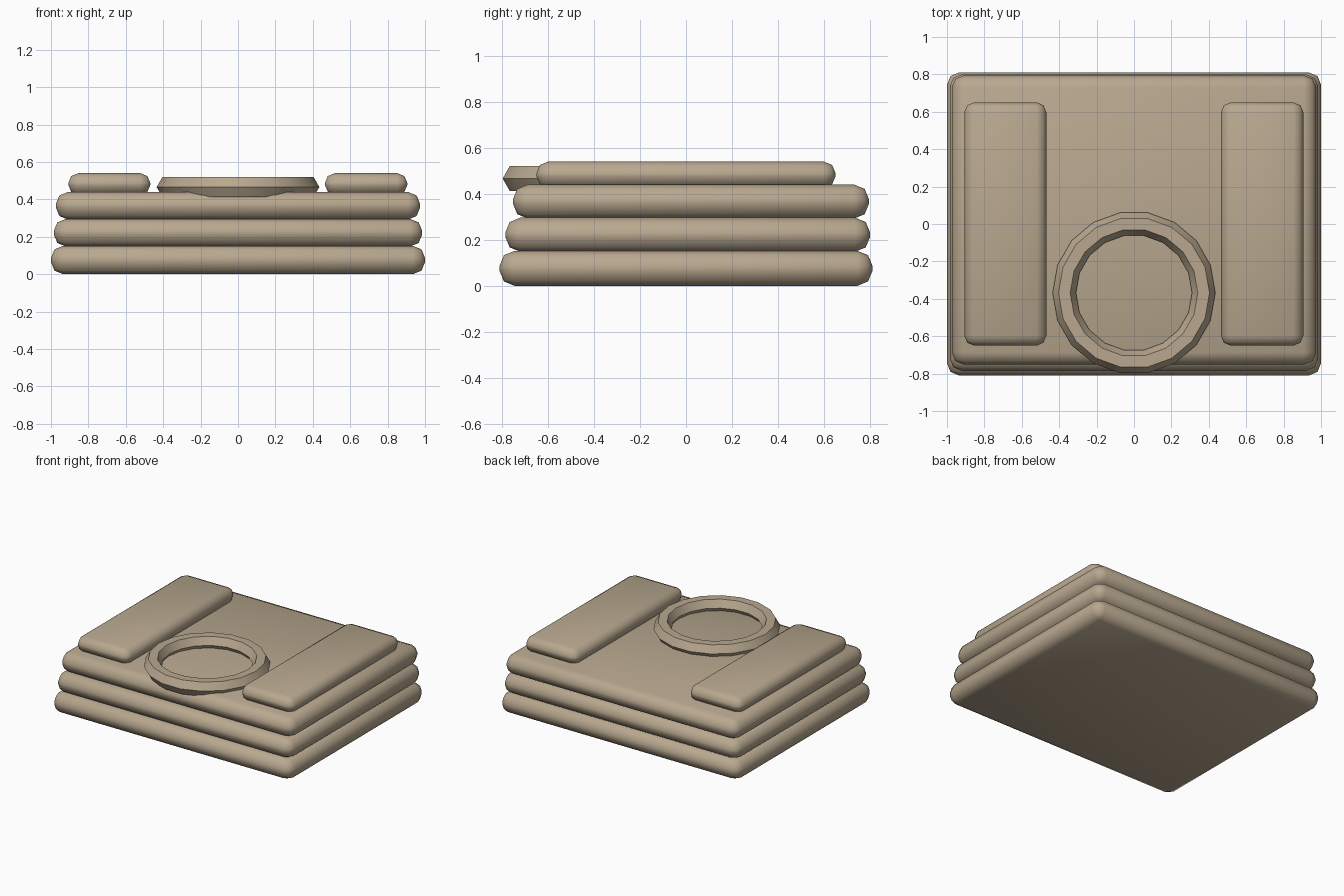
import bpy
import math

if "Cube" in bpy.data.objects:
    bpy.data.objects.remove(bpy.data.objects["Cube"])

tan = bpy.data.materials.new("warm tan")
tan.diffuse_color = (0.48, 0.39, 0.275, 1)
tan.use_nodes = True
tan.node_tree.nodes["Principled BSDF"].inputs["Base Color"].default_value = tan.diffuse_color


def finish(obj, name, angle):
    obj.name = name
    obj.data.materials.append(tan)
    bpy.ops.object.shade_smooth_by_angle(angle=math.radians(angle))


def cushion(name, x, y, z, bevel):
    """Box between (min, max) pairs with softly rounded edges."""
    bpy.ops.mesh.primitive_cube_add(size=1)
    obj = bpy.context.object
    obj.location = [(a + b) / 2 for a, b in (x, y, z)]
    obj.scale = [b - a for a, b in (x, y, z)]
    bpy.ops.object.transform_apply(location=False, rotation=False, scale=True)
    mod = obj.modifiers.new("rounding", 'BEVEL')
    mod.width = bevel
    mod.segments = 2
    bpy.ops.object.modifier_apply(modifier=mod.name)
    finish(obj, name, 60)


# Three stacked slabs, each slightly smaller and set back at the front
cushion("bottom_slab", (-1.0, 1.0), (-0.81, 0.81), (0.0, 0.152), 0.065)
cushion("middle_slab", (-0.985, 0.985), (-0.785, 0.80), (0.148, 0.296), 0.065)
cushion("top_slab", (-0.974, 0.974), (-0.752, 0.795), (0.292, 0.44), 0.065)

# Raised side pads
for side, a, b in (("left", -0.907, -0.469), ("right", 0.465, 0.905)):
    cushion(side + "_pad", (a, b), (-0.65, 0.65), (0.425, 0.54), 0.052)

# Faceted ring at the front edge
bpy.ops.mesh.primitive_torus_add(
    major_segments=18, minor_segments=6,
    major_radius=0.3725, minor_radius=0.0625,
    location=(0, -0.368, 0.466))
finish(bpy.context.object, "front_ring", 30)
